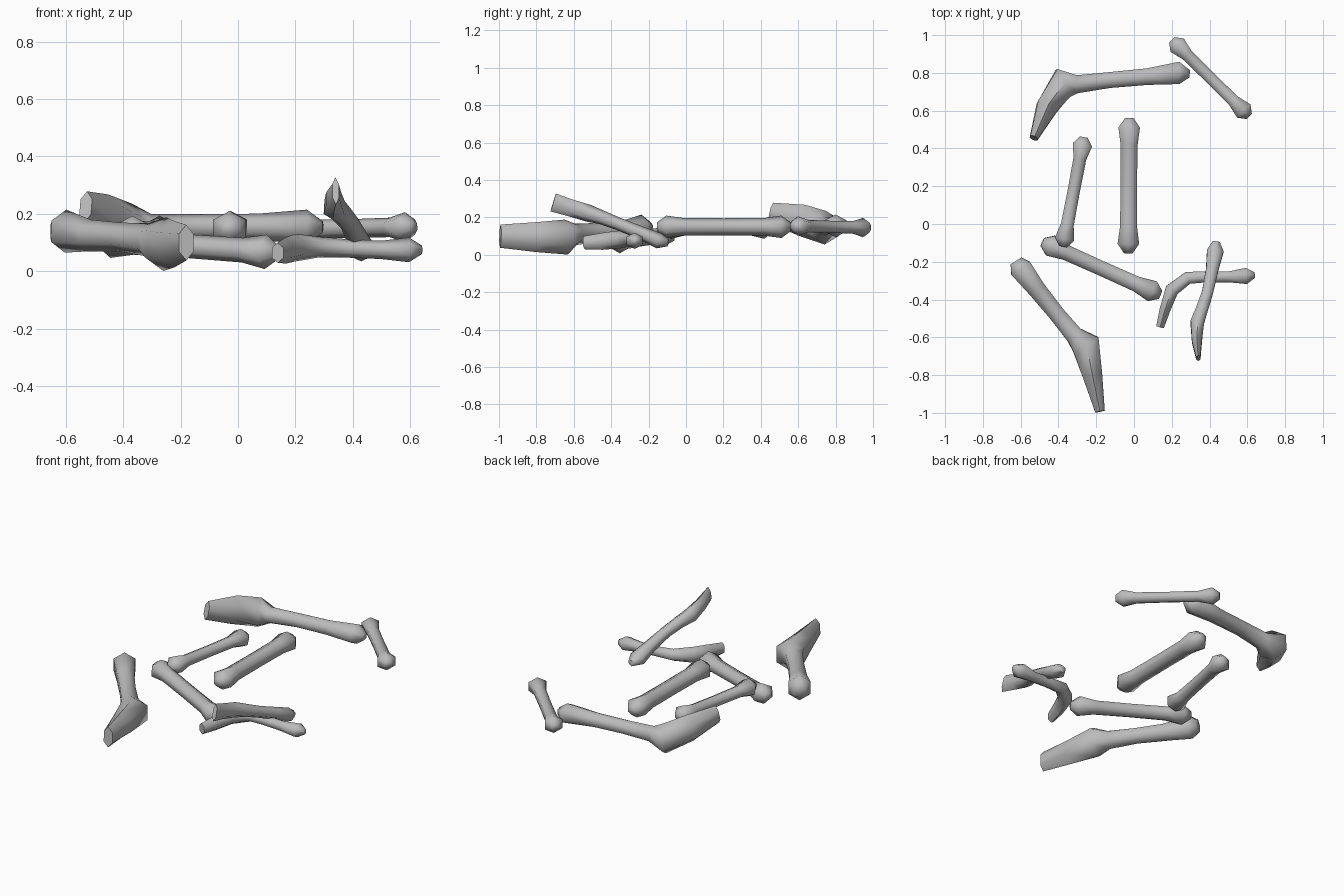
import bpy, bmesh, math
from mathutils import Vector

if "Cube" in bpy.data.objects:
    bpy.data.objects.remove(bpy.data.objects["Cube"])

SIDES = 6
bone_mat = bpy.data.materials.new("bone grey")
bone_mat.diffuse_color = (0.5, 0.5, 0.5, 1)
bone_mat.use_nodes = True
bone_mat.node_tree.nodes["Principled BSDF"].inputs["Base Color"].default_value = bone_mat.diffuse_color


def tube(name, rows):
    """Low-poly tube through rows of (x, y, z, half width, half height)."""
    bm = bmesh.new()
    pts = [Vector(r[:3]) for r in rows]
    rings = []
    for i, r in enumerate(rows):
        a, b = pts[max(i - 1, 0)], pts[min(i + 1, len(pts) - 1)]
        d1 = (pts[i] - a).normalized()
        d2 = (b - pts[i]).normalized()
        t = (d1 + d2).normalized()
        side = t.cross(Vector((0, 0, 1))).normalized()
        up = side.cross(t)
        ring = []
        for k in range(SIDES):
            ang = 2 * math.pi * k / SIDES
            ring.append(bm.verts.new(pts[i] + side * (math.sin(ang) * r[3] * 1.1)
                                     + up * (math.cos(ang) * r[4])))
        rings.append(ring)
    for p, q in zip(rings, rings[1:]):
        for k in range(SIDES):
            n = (k + 1) % SIDES
            bm.faces.new((p[k], p[n], q[n], q[k]))
    bm.faces.new(rings[0])
    bm.faces.new(rings[-1][::-1])
    bmesh.ops.recalc_face_normals(bm, faces=bm.faces)
    me = bpy.data.meshes.new(name)
    bm.to_mesh(me)
    bm.free()
    me.materials.append(bone_mat)
    ob = bpy.data.objects.new(name, me)
    bpy.context.collection.objects.link(ob)
    bpy.context.view_layer.objects.active = ob
    ob.select_set(True)
    bpy.ops.object.shade_smooth_by_angle(angle=math.radians(65))
    ob.select_set(False)


# Knobbed profile shared by the straight bones: (fraction of length, is knob)
PROFILE = [(0, .35), (.07, 1), (.2, 0), (.5, -.1), (.8, 0), (.93, 1), (1, .35)]


def straight(name, a, b, knob, shaft):
    a, b = Vector(a), Vector(b)
    rows = []
    for t, f in PROFILE:
        r = knob * .4 if f == .35 else shaft + (knob - shaft) * f
        rows.append((*a.lerp(b, t), r, r))
    tube(name, rows)


# Straight bones
straight("straight_bone_back", (.20, .975, .145), (.61, .57, .155), .052, .034)
straight("straight_bone_left", (-.265, .46, .14), (-.375, -.12, .14), .054, .036)
straight("straight_bone_middle", (-.025, .56, .15), (-.03, -.155, .15), .06, .047)
straight("straight_bone_front", (-.485, -.095, .11), (.14, -.375, .065), .06, .043)

# Bent bones: knob, shaft, elbow, then a flattened blade
tube("bent_bone_back", [
    (.295, .795, .155, .02, .02), (.24, .80, .155, .062, .06),
    (.07, .78, .155, .046, .046), (-.13, .762, .155, .044, .044),
    (-.30, .74, .15, .05, .05), (-.375, .745, .145, .085, .09),
    (-.46, .62, .185, .06, .085), (-.53, .455, .225, .023, .055)])
tube("bent_bone_front", [
    (-.625, -.195, .14, .035, .04), (-.60, -.235, .14, .063, .075),
    (-.515, -.345, .125, .05, .055), (-.41, -.475, .12, .045, .05),
    (-.315, -.59, .11, .05, .058), (-.255, -.64, .095, .08, .094),
    (-.22, -.80, .095, .055, .08), (-.18, -.993, .10, .027, .062)])
tube("bent_bone_small", [
    (.64, -.27, .075, .015, .015), (.595, -.275, .075, .045, .043),
    (.50, -.28, .075, .03, .032), (.38, -.28, .08, .03, .032),
    (.285, -.285, .085, .035, .036), (.20, -.35, .083, .038, .048),
    (.165, -.45, .072, .03, .045), (.138, -.545, .065, .022, .035)])
tube("bent_bone_raised", [
    (.435, -.095, .065, .02, .02), (.43, -.145, .075, .046, .042),
    (.415, -.235, .115, .035, .036), (.39, -.36, .165, .031, .034),
    (.36, -.45, .20, .034, .038), (.335, -.52, .222, .038, .046),
    (.333, -.62, .252, .028, .046), (.34, -.71, .28, .012, .05)])
